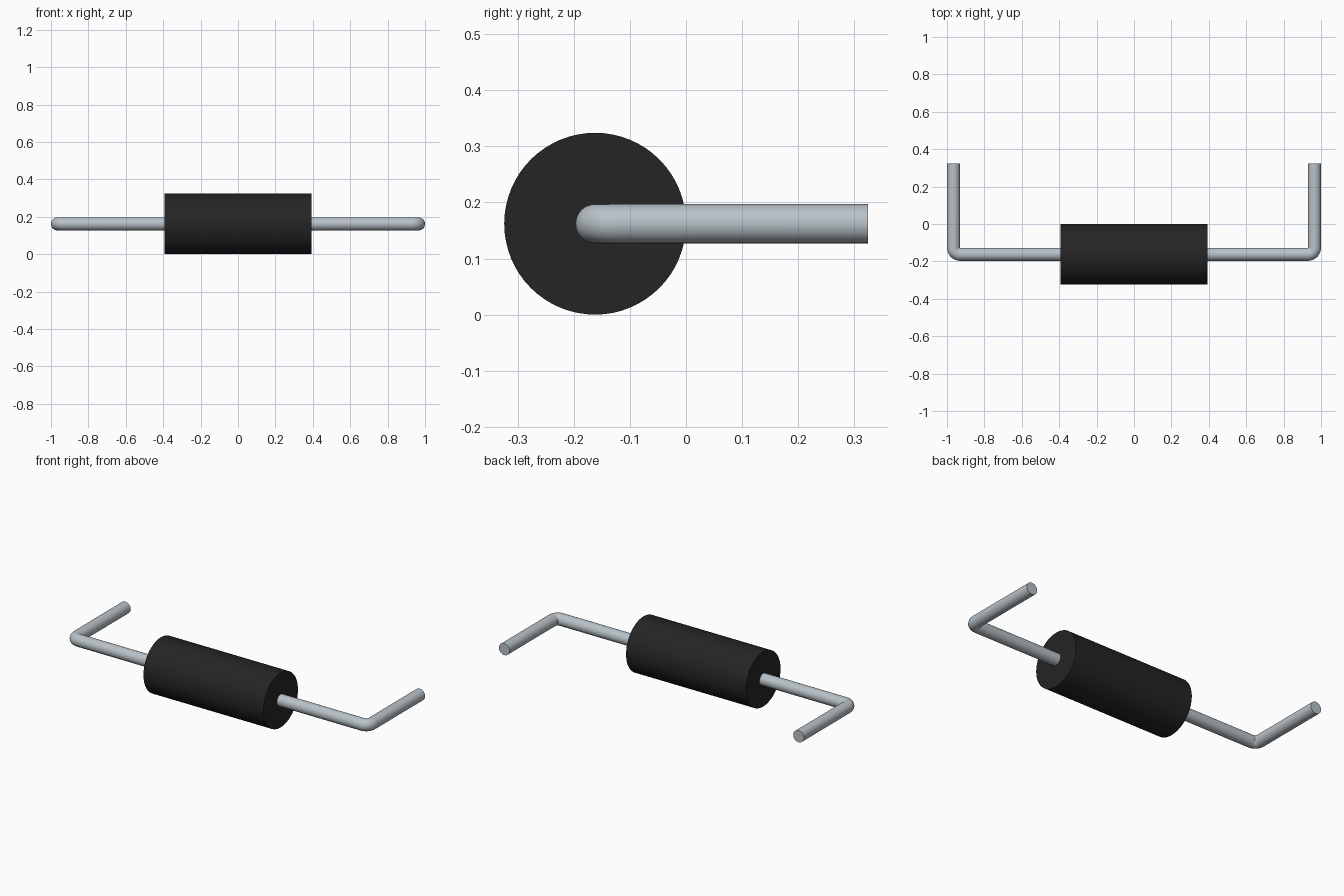
import bpy, bmesh, math
from mathutils import Vector

if "Cube" in bpy.data.objects:
    bpy.data.objects.remove(bpy.data.objects["Cube"])

AXIS_Y, AXIS_Z = -0.162, 0.162    # centre line of the body
BODY_R, BODY_HALF = 0.162, 0.393
WIRE_R, BEND_R = 0.035, 0.036
WIRE_X, WIRE_END = 0.965, 0.324   # centre of the bent leg, and its tip


def material(name, colour, roughness, metallic=0.0):
    mat = bpy.data.materials.new(name)
    mat.use_nodes = True
    mat.diffuse_color = (*colour, 1)
    bsdf = next(n for n in mat.node_tree.nodes if n.type == 'BSDF_PRINCIPLED')
    bsdf.inputs["Base Color"].default_value = (*colour, 1)
    bsdf.inputs["Roughness"].default_value = roughness
    bsdf.inputs["Metallic"].default_value = metallic
    return mat


def smooth(obj):
    bpy.ops.object.select_all(action='DESELECT')
    obj.select_set(True)
    bpy.context.view_layer.objects.active = obj
    bpy.ops.object.shade_smooth_by_angle(angle=math.radians(35))


def wire(name, side, mat, sides=32, bend_steps=12):
    """Round wire running out of the body and bending back through 90 degrees."""
    cx, cy = WIRE_X - BEND_R, AXIS_Y + BEND_R
    # Stations along the path: centre x, centre y, heading angle
    path = [(BODY_HALF - 0.02, AXIS_Y, 0.0)]
    for i in range(bend_steps + 1):
        a = math.pi / 2 * i / bend_steps
        path.append((cx + BEND_R * math.sin(a), cy - BEND_R * math.cos(a), a))
    path.append((WIRE_X, WIRE_END, math.pi / 2))

    bm = bmesh.new()
    rings = []
    for x, y, a in path:
        across = Vector((math.sin(a), -math.cos(a), 0))
        ring = []
        for k in range(sides):
            t = 2 * math.pi * k / sides
            p = Vector((x, y, AXIS_Z)) + WIRE_R * (
                across * math.cos(t) + Vector((0, 0, math.sin(t))))
            ring.append(bm.verts.new((p.x * side, p.y, p.z)))
        rings.append(ring)
    for r0, r1 in zip(rings, rings[1:]):
        for k in range(sides):
            n = (k + 1) % sides
            bm.faces.new((r0[k], r0[n], r1[n], r1[k]))
    bm.faces.new(rings[0])
    bm.faces.new(rings[-1])
    bmesh.ops.recalc_face_normals(bm, faces=bm.faces)
    mesh = bpy.data.meshes.new(name)
    bm.to_mesh(mesh)
    bm.free()
    mesh.materials.append(mat)
    obj = bpy.data.objects.new(name, mesh)
    bpy.context.collection.objects.link(obj)
    smooth(obj)


black = material("black plastic", (0.018, 0.018, 0.018), 0.6)
metal = material("tinned metal", (0.48, 0.54, 0.58), 0.4)

# Cylindrical body lying along x
bpy.ops.mesh.primitive_cylinder_add(
    vertices=64, radius=BODY_R, depth=2 * BODY_HALF,
    location=(0, AXIS_Y, AXIS_Z), rotation=(0, math.pi / 2, 0))
body = bpy.context.object
body.name = "body"
body.data.materials.append(black)
smooth(body)

# Bent wire leads
wire("left_lead", 1, metal)
wire("right_lead", -1, metal)
